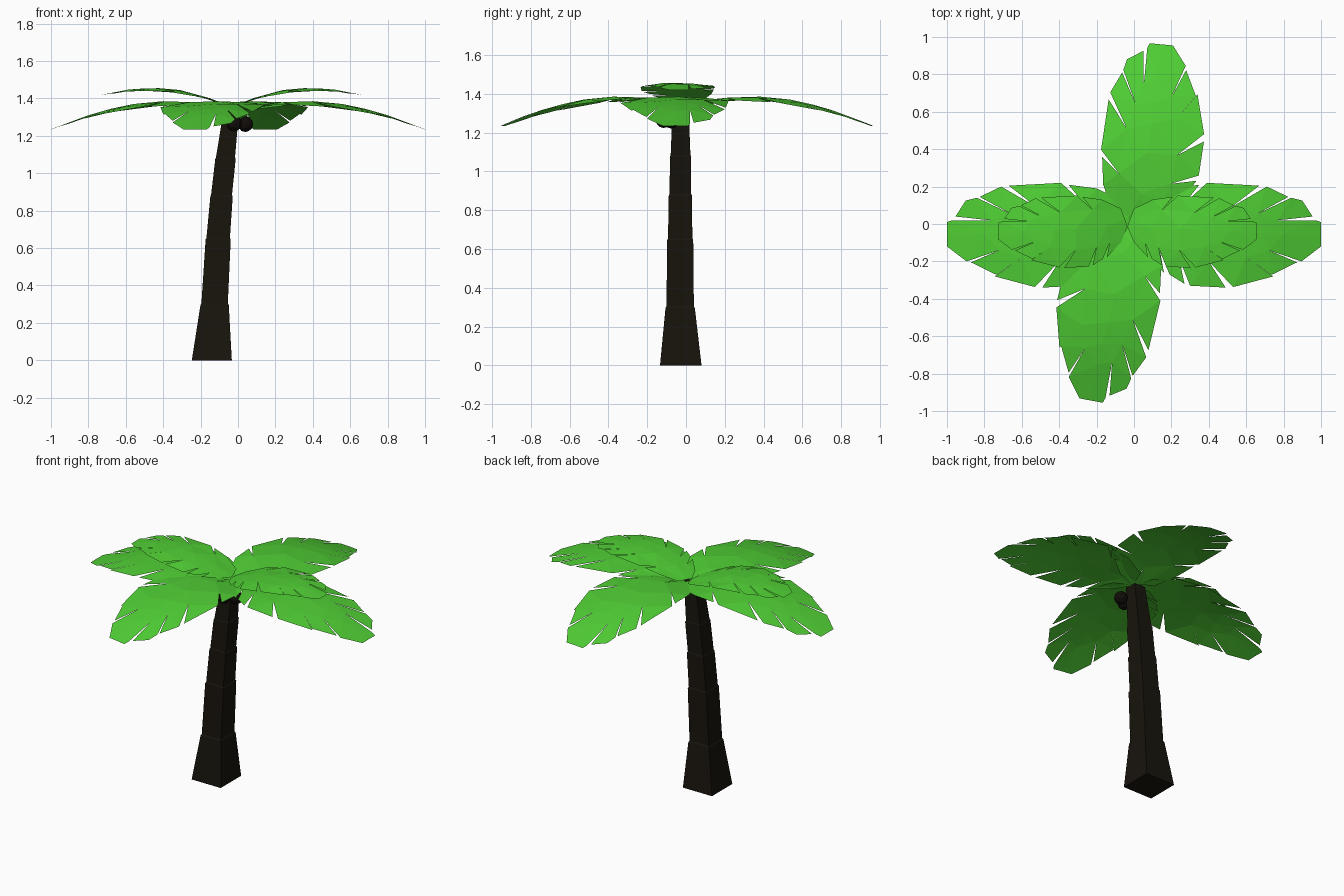
import bpy, bmesh, math
from mathutils import Vector, Matrix

if "Cube" in bpy.data.objects:
    bpy.data.objects.remove(bpy.data.objects["Cube"])


def material(name, col):
    m = bpy.data.materials.new(name)
    m.diffuse_color = (*col, 1)
    m.use_nodes = True
    m.node_tree.nodes["Principled BSDF"].inputs["Base Color"].default_value = m.diffuse_color
    return m


GREEN = material("leaf_green", (0.08, 0.62, 0.035))
BARK = material("bark", (0.009, 0.007, 0.004))
NUT = material("nut", (0.006, 0.004, 0.003))


def finish(bm, name, mat):
    me = bpy.data.meshes.new(name)
    bm.to_mesh(me)
    bm.free()
    ob = bpy.data.objects.new(name, me)
    bpy.context.collection.objects.link(ob)
    me.materials.append(mat)
    return ob


# Trunk: leaning square column with a small ledge at every ring
# (z, centre x, centre y, half width)
rings = [(0, -.14, -.027, .107), (.3, -.125, -.03, .072), (.65, -.106, -.03, .064),
         (.88, -.088, -.029, .057), (1.08, -.067, -.028, .052), (1.34, -.035, -.028, .041)]
bm = bmesh.new()
loops = []
for i, (z, cx, cy, h) in enumerate(rings):
    inner = 0 < i < len(rings) - 1
    for dz, s in ([(-.004, 1.05), (.004, .98)] if inner else [(0, 1)]):
        loops.append([bm.verts.new((cx + a * h * s, cy + b * h * s, z + dz))
                      for a, b in ((-1, -1), (1, -1), (1, 1), (-1, 1))])
for lo, hi in zip(loops, loops[1:]):
    for k in range(4):
        bm.faces.new((lo[k], lo[k - 3], hi[k - 3], hi[k]))
bm.faces.new(loops[0][::-1])
bm.faces.new(loops[-1])
finish(bm, "trunk", BARK)

# Coconuts under the crown
for i, p in enumerate([(-.02, -.115, 1.265), (.04, -.075, 1.262)]):
    bm = bmesh.new()
    bmesh.ops.create_icosphere(bm, subdivisions=2, radius=.042,
                               matrix=Matrix.Translation(p))
    finish(bm, f"coconut_{i + 1}", NUT)

# Frond plan: each leaflet has its spine end, closing notch and outer points
UPPER = [(.17, (.27, .11), [(.05, .12), (.2, .19), (.35, .21)]),
         (.4, (.52, .09), [(.39, .22), (.67, .205)]),
         (.56, (.66, .055), [(.71, .2), (.825, .145)]),
         (.68, (.77, .02), [(.84, .14), (.9, .125), (.955, .04)]),
         (.8, (.8, -.055), [(.972, .02), (1, .01), (1, -.055)])]
LOWER = [(.08, (.14, -.15), [(.05, -.14), (.16, -.26)]),
         (.17, (.24, -.18), [(.19, -.27), (.27, -.32)]),
         (.4, (.4, -.2), [(.3, -.33), (.49, -.34)]),
         (.56, (.6, -.18), [(.53, -.337), (.745, -.28)]),
         (.68, (.72, -.14), [(.735, -.272), (.872, -.205)]),
         (.8, (.8, -.055), [(.895, -.2), (1, -.12), (1, -.055)])]
BIG = [(0, 1.335), (.1, 1.365), (.25, 1.385), (.4, 1.385), (.55, 1.372), (.7, 1.34),
       (.85, 1.295), (1, 1.235)]
SMALL = [(0, 1.355), (.2, 1.41), (.4, 1.445), (.6, 1.457), (.8, 1.447), (1, 1.42)]


def height(profile, x):
    for (x0, z0), (x1, z1) in zip(profile, profile[1:]):
        if x <= x1:
            return z0 + (z1 - z0) * (x - x0) / (x1 - x0)
    return profile[-1][1]


def frond(name, profile, scale=1, turn=0, mirror=1, shift=0.0):
    bm = bmesh.new()
    cache = {}
    rot = Matrix.Rotation(math.radians(turn), 3, 'Z')

    def vert(p):
        if p not in cache:
            x, y = p
            z = height(profile, x) - .27 * scale * (y + .055) ** 2
            co = rot @ Vector((x * scale, y * scale, 0))
            cache[p] = bm.verts.new((mirror * co.x + shift, co.y, z))
        return cache[p]

    def face(pts):
        bm.faces.new([vert(p) for p in dict.fromkeys(pts)])

    for side, flip in ((UPPER, 1), (LOWER, -1)):
        spine = (0, -.02)
        notch = (.02, .04 if flip == 1 else -.07)
        for sx, nxt, outer in side:
            end = (sx, -.02 - .035 * sx / .8)
            if nxt[0] == .8:
                end = nxt
            face([spine, end, nxt, notch][::flip])
            face([notch, nxt, *outer[::-1]][::flip])
            spine, notch = end, nxt
    bmesh.ops.triangulate(bm, faces=bm.faces[:])
    for f in bm.faces:
        f.normal_update()
        if f.normal.z < 0:
            f.normal_flip()
    return finish(bm, name, GREEN)


# Four large fronds and two smaller ones on top
frond("frond_right", BIG)
frond("frond_left", BIG, mirror=-1)
frond("frond_back", BIG, scale=.97, turn=84.5)
frond("frond_front", BIG, scale=.97, turn=259.5)
frond("small_frond_right", SMALL, scale=.69, shift=-.035)
frond("small_frond_left", SMALL, scale=.69, mirror=-1, shift=-.035)
